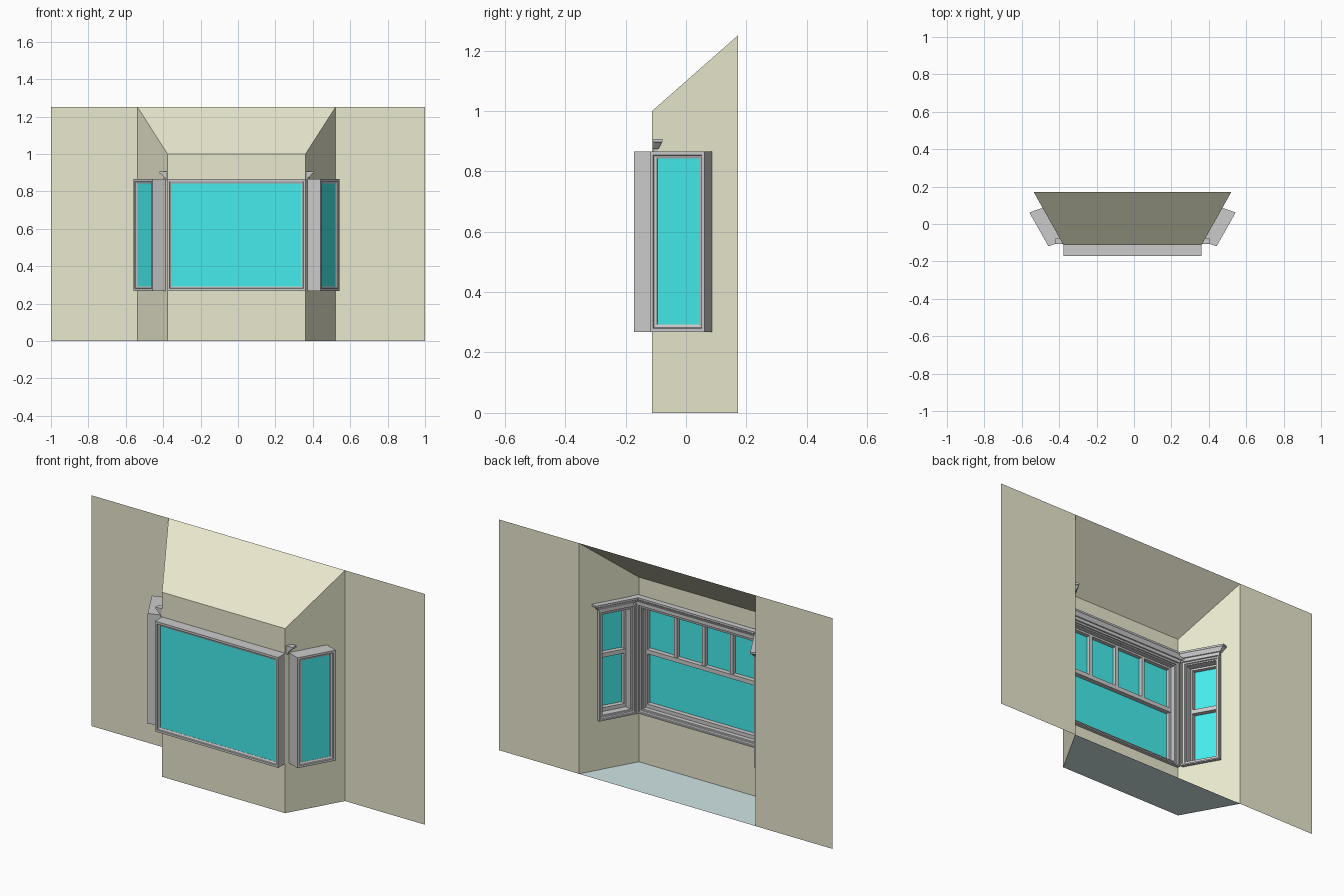
import bpy, bmesh
from mathutils import Matrix, Vector

if "Cube" in bpy.data.objects:
    bpy.data.objects.remove(bpy.data.objects["Cube"])

CX = -0.008                      # symmetry plane of the bay
YF, YB = -0.112, 0.172           # bay front and main wall planes
HF, HB = 0.369, 0.529            # bay half widths, front and back
ZF, ZT = 1.0, 1.25               # bay front height, wall height
Z0, Z1 = 0.268, 0.866            # window bottom and top


def material(name, rgb):
    m = bpy.data.materials.new(name)
    m.diffuse_color = (*rgb, 1)
    m.use_nodes = True
    m.node_tree.nodes["Principled BSDF"].inputs["Base Color"].default_value = m.diffuse_color
    return m


WALL = material("cream_wall", (0.82, 0.81, 0.62))
GLASS = material("teal_glass", (0.06, 0.84, 0.84))
FLOOR = material("pale_floor", (0.64, 0.78, 0.78))


def finish(name, bm, mat=None, M=None, mirror=False):
    if M:
        bm.transform(M)
    bmesh.ops.recalc_face_normals(bm, faces=bm.faces)
    me = bpy.data.meshes.new(name)
    bm.to_mesh(me)
    bm.free()
    ob = bpy.data.objects.new(name, me)
    ob.location.x = CX
    bpy.context.collection.objects.link(ob)
    if mat:
        me.materials.append(mat)
    if mirror:
        ob.modifiers.new("mirror", 'MIRROR')
    return ob


def panel(name, pts, mat, hole=None, mirror=False):
    """Flat panel; with a hole, four quads bridge the two outlines."""
    bm = bmesh.new()
    outer = [bm.verts.new(p) for p in pts]
    if hole:
        inner = [bm.verts.new(p) for p in hole]
        for i in range(4):
            j = (i + 1) % 4
            bm.faces.new((outer[i], outer[j], inner[j], inner[i]))
    else:
        bm.faces.new(outer)
    return finish(name, bm, mat, mirror=mirror)


def rect(u0, u1, z0, z1, v):
    return [(u0, v, z0), (u1, v, z0), (u1, v, z1), (u0, v, z1)]


def ring(bm, u0, u1, z0, z1, profile):
    """Mitred rectangular frame from a closed (inset, depth) profile."""
    loops = [[bm.verts.new(p) for p in rect(u0 + i, u1 - i, z0 + i, z1 - i, v)]
             for i, v in profile]
    for a, b in zip(loops, loops[1:] + loops[:1]):
        for k in range(4):
            m = (k + 1) % 4
            bm.faces.new((a[k], a[m], b[m], b[k]))


def box(bm, u0, u1, v0, v1, z0, z1):
    S = Matrix.Diagonal((u1 - u0, v1 - v0, z1 - z0, 1))
    T = Matrix.Translation(((u0 + u1) / 2, (v0 + v1) / 2, (z0 + z1) / 2))
    bmesh.ops.create_cube(bm, size=1, matrix=T @ S)


def window(name, M, u0, u1, depth, panes, crown, mirror=False):
    """Window in wall coordinates: u along wall, v outward, z up."""
    g = depth - 0.011
    # outer frame with stepped lip
    bm = bmesh.new()
    ring(bm, u0, u1, Z0, Z1, [(0, 0), (0, depth), (0.012, depth), (0.014, depth - 0.006),
                              (0.024, g + 0.001), (0.024, 0.008), (0.018, 0)])
    finish(name + "_frame", bm, None, M, mirror)

    # interior casing
    bm = bmesh.new()
    ring(bm, u0, u1, Z0, Z1, [(0.002, 0), (0.002, -0.018), (0.009, -0.018), (0.011, -0.012),
                              (0.019, -0.010), (0.021, -0.005), (0.027, -0.004), (0.027, 0.004)])
    finish(name + "_casing", bm, None, M, mirror)

    # glass
    bm = bmesh.new()
    bm.faces.new([bm.verts.new(p) for p in rect(u0 + .022, u1 - .022, Z0 + .022, Z1 - .022, g)])
    finish(name + "_glass", bm, GLASS, M, mirror)

    # sash: border, meeting rail, muntins and bottom rail
    bm = bmesh.new()
    s = g - 0.022
    ring(bm, u0 + .022, u1 - .022, Z0 + .022, Z1 - .022,
         [(0, s), (0, g - .001), (0.012, g - .001), (0.012, s)])
    box(bm, u0 + .03, u1 - .03, s - .004, g - .001, 0.585, 0.608)
    box(bm, u0 + .03, u1 - .03, s - .004, g - .001, Z0 + .025, Z0 + .045)
    a, b = u0 + .034, u1 - .034
    for i in range(1, panes):
        c = a + (b - a) * i / panes
        box(bm, c - .009, c + .009, s, g - .001, 0.6, Z1 - .025)
    finish(name + "_sash", bm, None, M, mirror)

    # crown moulding, flaring out toward the top
    bm = bmesh.new()
    prev = None
    for z, v, e in [(0.862, .018, .030), (0.874, .018, .030), (0.876, .022, .024),
                    (0.894, .031, .008), (0.897, .034, .0), (0.907, .034, .0)]:
        c0, c1 = crown[0] + e, crown[1] - e
        row = [bm.verts.new(p) for p in
               ((c0, -.004, z), (c1, -.004, z), (c1, -v, z), (c0, -v, z))]
        if prev:
            for k in range(4):
                m = (k + 1) % 4
                bm.faces.new((prev[k], prev[m], row[m], row[k]))
        else:
            bm.faces.new(row)
        prev = row
    bm.faces.new(prev)
    finish(name + "_crown", bm, None, M, mirror)


def frame(origin, u, v):
    M = Matrix.Identity(4)
    M.col[0][:3], M.col[1][:3] = u, v
    M.translation = origin
    return M


# wall coordinates of the front and of the angled side
side = Vector((HB - HF, YB - YF, 0)).normalized()
M_front = frame((0, YF, 0), (1, 0, 0), (0, -1, 0))
M_side = frame((HF, YF, 0), tuple(side), (0.943, -0.333, 0))
S0, S1 = 0.02, 0.228

# main wall either side of the bay
panel("wall_left", [(-1 - CX, YB, 0), (-HB, YB, 0), (-HB, YB, ZT), (-1 - CX, YB, ZT)], WALL)
panel("wall_right", [(HB, YB, 0), (1 - CX, YB, 0), (1 - CX, YB, ZT), (HB, YB, ZT)], WALL)

# bay walls with window openings
panel("bay_front_wall", [(-HF, YF, 0), (HF, YF, 0), (HF, YF, ZF), (-HF, YF, ZF)], WALL,
      [M_front @ Vector(p) for p in rect(-HF + .01, HF - .01, Z0 + .01, Z1 - .01, 0)])
panel("bay_side_walls", [(HF, YF, 0), (HB, YB, 0), (HB, YB, ZT), (HF, YF, ZF)], WALL,
      [M_side @ Vector(p) for p in rect(S0 + .01, S1 - .01, Z0 + .01, Z1 - .01, 0)], True)

# sloped roof and floor
panel("bay_roof", [(-HF, YF, ZF), (HF, YF, ZF), (HB, YB, ZT), (-HB, YB, ZT)], WALL)
panel("bay_floor", [(-HF, YF, 0), (HF, YF, 0), (HB, YB, 0), (-HB, YB, 0)], FLOOR)

# windows
window("front_window", M_front, -HF, HF, 0.060, 4, (-0.412, 0.412))
window("side_window", M_side, S0, S1, 0.075, 1, (0.012, 0.258), True)
